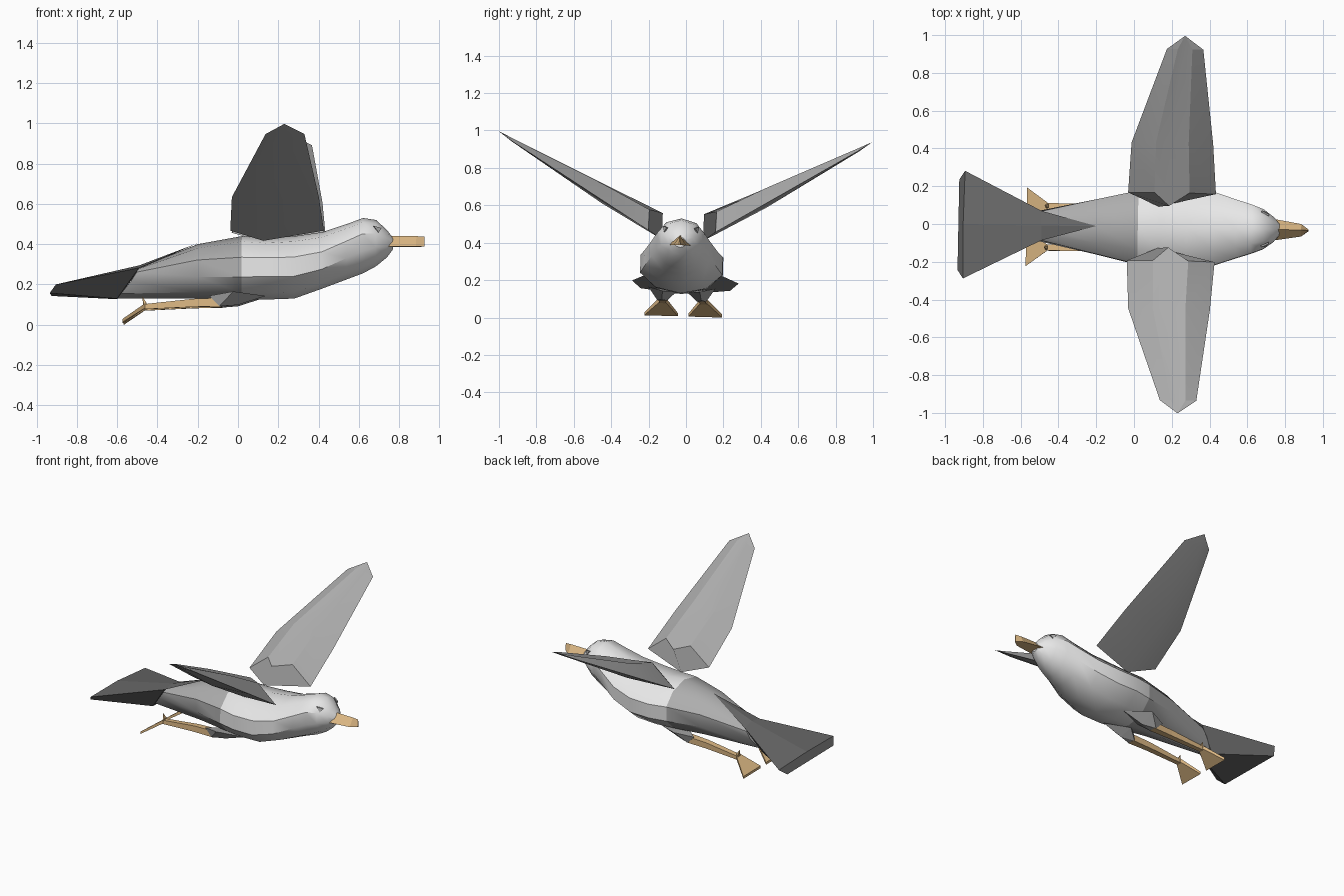
import bpy, bmesh, math
from mathutils import Matrix, Vector

if "Cube" in bpy.data.objects:
    bpy.data.objects.remove(bpy.data.objects["Cube"])


def material(name, r, g, b):
    m = bpy.data.materials.new(name)
    m.use_nodes = True
    m.diffuse_color = (r, g, b, 1)
    m.node_tree.nodes["Principled BSDF"].inputs["Base Color"].default_value = (r, g, b, 1)
    return m


WHITE = material("white plumage", 0.8, 0.8, 0.8)
GREY = material("grey plumage", 0.42, 0.42, 0.42)
DARK = material("dark tail grey", 0.14, 0.14, 0.14)
TAN = material("tan horn", 0.72, 0.48, 0.23)

# The whole bird banks and turns very slightly
POSE = (Matrix.Translation((0, -0.027, 0)) @ Matrix.Rotation(math.radians(-1.15), 4, 'Z')
        @ Matrix.Rotation(math.radians(-1.7), 4, 'X'))


def finish(name, bm, mats, smooth=None):
    bmesh.ops.recalc_face_normals(bm, faces=bm.faces)
    bm.transform(POSE)
    mesh = bpy.data.meshes.new(name)
    bm.to_mesh(mesh)
    bm.free()
    for m in mats:
        mesh.materials.append(m)
    ob = bpy.data.objects.new(name, mesh)
    bpy.context.collection.objects.link(ob)
    if smooth:
        bpy.ops.object.select_all(action='DESELECT')
        ob.select_set(True)
        bpy.context.view_layer.objects.active = ob
        bpy.ops.object.shade_smooth_by_angle(angle=math.radians(smooth))
    return ob


def loft(rings, start=None, end=None):
    """Skin equal rings; close each end with a flat cap or a fan to a point."""
    bm = bmesh.new()
    loops = [[bm.verts.new(p) for p in r] for r in rings]
    n = len(loops[0])
    for a, b in zip(loops, loops[1:]):
        for i in range(n):
            j = (i + 1) % n
            bm.faces.new((a[i], a[j], b[j], b[i]))
    for loop, tip in ((loops[0], start), (loops[-1], end)):
        if tip is None:
            bm.faces.new(loop)
        else:
            t = bm.verts.new(tip)
            for i in range(n):
                bm.faces.new((loop[i], loop[(i + 1) % n], t))
    return bm


def hull(points):
    bm = bmesh.new()
    for p in points:
        bm.verts.new(p)
    bmesh.ops.convex_hull(bm, input=bm.verts)
    return bm


# Body: x, top, widest height, bottom, half width, backward lean of the underside
stations = [
    (-0.50, 0.28, 0.25, 0.13, 0.075, 0.10),
    (-0.20, 0.40, 0.28, 0.13, 0.145, 0.0),
    (0.02, 0.44, 0.28, 0.125, 0.195, 0.0),
    (0.14, 0.43, 0.28, 0.125, 0.22, 0.0),
    (0.28, 0.44, 0.28, 0.13, 0.22, 0.0),
    (0.42, 0.46, 0.31, 0.18, 0.195, 0.0),
    (0.54, 0.50, 0.37, 0.225, 0.155, 0.0),
    (0.62, 0.53, 0.41, 0.255, 0.13, 0.0),
    (0.685, 0.52, 0.42, 0.29, 0.105, 0.0),
    (0.74, 0.47, 0.41, 0.335, 0.065, 0.0),
    (0.77, 0.43, 0.40, 0.375, 0.03, 0.0),
]


def body_ring(x, top, mid, bottom, half, lean):
    ring = []
    for k in range(10):
        a = math.radians(90 + 36 * k)
        s = math.sin(a)
        z = mid + s * ((top - mid) if s > 0 else (mid - bottom))
        ring.append((x + lean * min(s, 0), half * math.cos(a) / 0.951, z))
    return ring


bm = loft([body_ring(*s) for s in stations])
for f in bm.faces:
    f.material_index = 0 if f.calc_center_median().x > 0.03 else 1
finish("body", bm, [WHITE, GREY], 35)

# Tail fan, starting as a point on the back
bm = bmesh.new()
outline = {"root": (-0.49, 0.078, 0.28), "outer": (-0.9, 0.285, 0.19),
           "low_outer": (-0.93, 0.24, 0.15), "low_root": (-0.6, 0.045, 0.128)}
L = {k: bm.verts.new(p) for k, p in outline.items()}
R = {k: bm.verts.new((p[0], -p[1], p[2])) for k, p in outline.items()}
apex = bm.verts.new((-0.2, 0, 0.405))
ridge = bm.verts.new((-0.49, 0, 0.295))
end = bm.verts.new((-0.905, 0, 0.2))
for S in (L, R):
    bm.faces.new((apex, S["root"], ridge))
    bm.faces.new((ridge, S["root"], S["outer"], end))
    bm.faces.new((S["root"], S["low_root"], S["low_outer"], S["outer"]))
bm.faces.new((L["outer"], end, R["outer"], R["low_outer"], L["low_outer"]))
bm.faces.new((L["low_root"], R["low_root"], R["low_outer"], L["low_outer"]))
bm.faces.new((apex, L["root"], L["low_root"], R["low_root"], R["root"]))
finish("tail", bm, [DARK])

# Beak: a roof-shaped prism drawn to an upright edge
rings = [[(x, 0, 0.44), (x, h, 0.387), (x, -h, 0.387)] for x, h in ((0.72, 0.06), (0.885, 0.033))]
rings.append([(0.925, 0, 0.437), (0.925, 0.004, 0.388), (0.925, -0.004, 0.388)])
finish("beak", loft(rings), [TAN])


def wing_ring(y, lead, trail, thick, inset=0.0):
    """Lens section standing on a plane that climbs outwards."""
    base = 0.465 + 0.61 * (y - 0.185)
    w = lead - trail
    return [(lead, y, base), (trail + 0.70 * w, y, base + thick),
            (trail + 0.47 * w, y - inset, base + thick * 0.85), (trail + 0.3 * w, y, base + thick),
            (trail, y, base), (trail + 0.35 * w, y - inset, base - 0.25 * thick - 0.3 * inset)]


for side, word in ((1, "left"), (-1, "right")):
    def flip(points):
        return [(x, side * y, z) for x, y, z in points]

    # Wing
    rings = [wing_ring(0.18, 0.43, -0.035, 0.11, 0.07), wing_ring(0.44, 0.41, -0.022, 0.085),
             wing_ring(0.93, 0.348, 0.155, 0.015)]
    bm = loft([flip(r) for r in rings], end=(0.25, side * 1.0, 0.968))
    finish(word + "_wing", bm, [GREY], 12)

    # Eye plate on the cheek
    eye = flip([(0.675, 0.097, 0.488), (0.715, 0.077, 0.478), (0.70, 0.092, 0.455)])
    bm = hull(eye + [(x - 0.003, y - side * 0.008, z) for x, y, z in eye])
    finish(word + "_eye", bm, [GREY])

    # Thigh feathers
    finish(word + "_thigh", hull(flip([
        (0.14, 0.10, 0.14), (-0.02, 0.18, 0.16), (-0.02, 0.03, 0.135), (-0.14, 0.13, 0.14),
        (-0.09, 0.13, 0.088), (-0.09, 0.08, 0.088), (0.0, 0.105, 0.095)])), [GREY])

    # Shank, hind toe and webbed foot
    def bar(x, y, half, low, high):
        return flip([(x, y + d, z) for d, z in
                     ((-half, low), (half, low), (half, high), (-half, high))])

    finish(word + "_shank", loft([bar(-0.08, 0.105, 0.024, 0.088, 0.13),
                                  bar(-0.22, 0.105, 0.02, 0.085, 0.125),
                                  bar(-0.47, 0.11, 0.016, 0.073, 0.098)]), [TAN])
    finish(word + "_hind_toe", hull(bar(-0.465, 0.11, 0.014, 0.08, 0.10)
                                    + flip([(-0.475, 0.11, 0.14), (-0.455, 0.10, 0.11),
                                            (-0.455, 0.12, 0.11)])), [TAN])
    finish(word + "_foot", hull(bar(-0.46, 0.11, 0.018, 0.078, 0.102)
                                + bar(-0.57, 0.118, 0.09, 0.006, 0.022)), [TAN])
